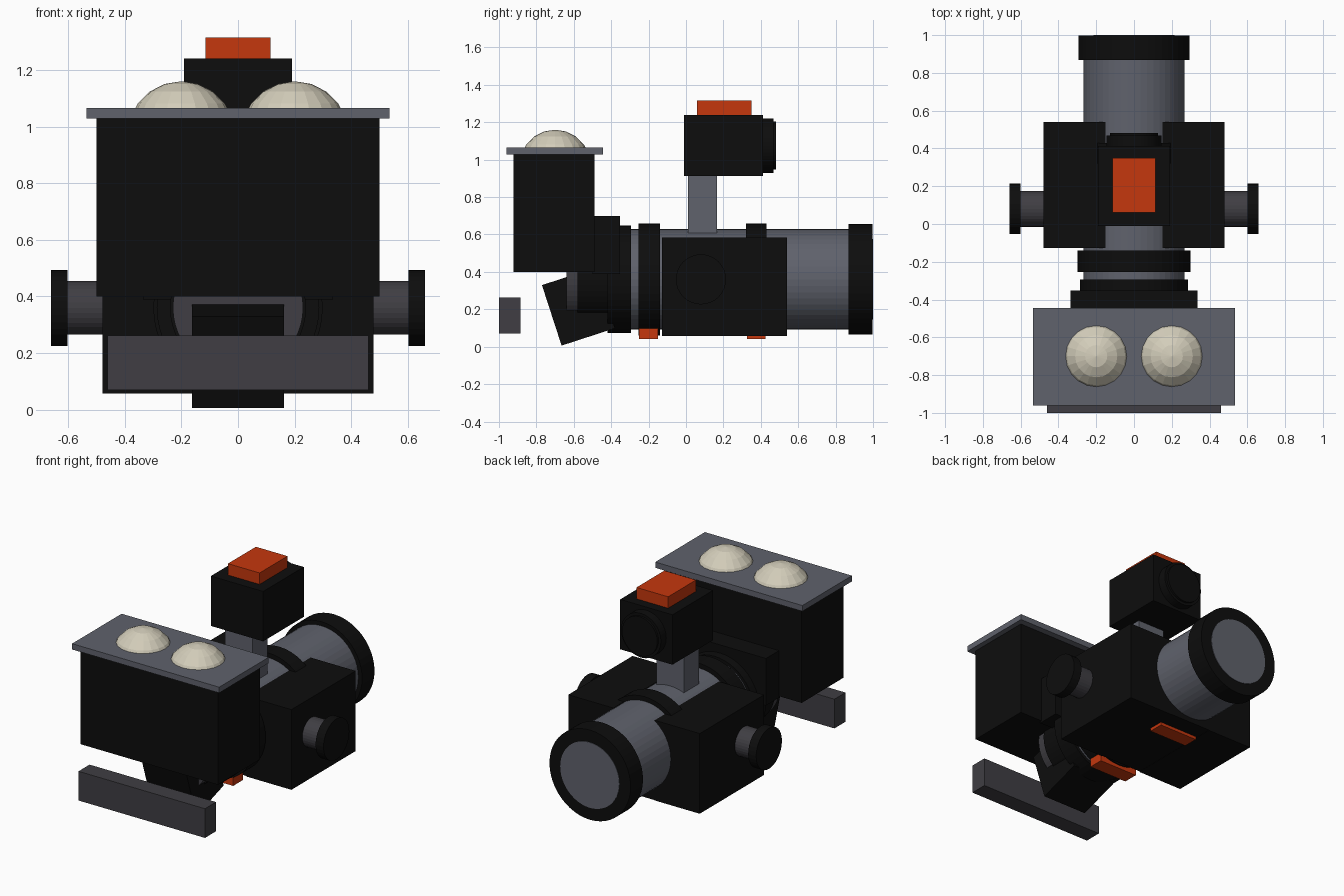
import bpy
from math import radians
from mathutils import Vector

cube = bpy.data.objects.get("Cube")
if cube:
    bpy.data.objects.remove(cube, do_unlink=True)


def material(name, rgb):
    m = bpy.data.materials.new(name)
    m.use_nodes = True
    m.diffuse_color = (*rgb, 1)
    node = next(n for n in m.node_tree.nodes if n.type == 'BSDF_PRINCIPLED')
    node.inputs["Base Color"].default_value = (*rgb, 1)
    return m


black = material("black", (0.004, 0.004, 0.004))
grey = material("steel grey", (0.115, 0.122, 0.15))
dark = material("dark grey", (0.05, 0.048, 0.056))
orange = material("orange", (0.56, 0.038, 0.004))
cream = material("cream", (0.65, 0.61, 0.49))


def finish(name, mat):
    ob = bpy.context.object
    ob.name = name
    ob.data.materials.append(mat)
    return ob


def box(name, mat, x, y, z, tilt=0):
    """Box from (low, high) pairs on each axis, tilted about x."""
    spans = (x, y, z)
    bpy.ops.mesh.primitive_cube_add(
        size=1, location=[(a + b) / 2 for a, b in spans], rotation=(tilt, 0, 0))
    ob = finish(name, mat)
    ob.scale = [b - a for a, b in spans]
    return ob


def cylinder(name, mat, radius, start, end, sides=48):
    """Capped cylinder between two points."""
    a, b = Vector(start), Vector(end)
    axis = b - a
    bpy.ops.mesh.primitive_cylinder_add(
        vertices=sides, radius=radius, depth=axis.length, location=(a + b) / 2,
        rotation=axis.to_track_quat('Z', 'Y').to_euler())
    return finish(name, mat)


AXIS = 0.36


def barrel(name, mat, radius, y0, y1, z=AXIS):
    return cylinder(name, mat, radius, (0, y0, z), (0, y1, z))


# Main tube with its collars
barrel("main_tube", grey, 0.268, -0.31, 0.99)
barrel("rear_collar", black, 0.295, 0.868, 0.997)
barrel("rear_glass", grey, 0.215, 0.98, 1.0)
barrel("front_band", black, 0.299, -0.255, -0.14)
barrel("middle_band", black, 0.298, 0.32, 0.43)

# Focus housing around the tube
box("housing_base", black, (-0.2, 0.2), (-0.125, 0.54), (0.06, 0.4))
for side, s in (("left", 1), ("right", -1)):
    box(side + "_housing", black, sorted((s * 0.15, s * 0.478)),
        (-0.128, 0.54), (0.058, 0.585))
    cylinder(side + "_knob_shaft", dark, 0.095,
             (s * 0.46, 0.08, AXIS), (s * 0.61, 0.08, AXIS), 32)
    cylinder(side + "_knob", black, 0.134,
             (s * 0.602, 0.08, AXIS), (s * 0.66, 0.08, AXIS), 32)

# Orange clamps under the tube
for name, y in (("front_clamp", -0.2), ("rear_clamp", 0.375)):
    box(name, orange, (-0.14, 0.14), (y - 0.05, y + 0.05), (0.04, 0.12))

# Stalk and top box with its rear lens
box("stalk", grey, (-0.1, 0.1), (0.01, 0.165), (0.58, 0.93))
box("top_box", black, (-0.19, 0.19), (-0.01, 0.412), (0.912, 1.24))
barrel("top_lens", black, 0.145, 0.4, 0.468, 1.075)
barrel("top_lens_rim", black, 0.128, 0.46, 0.482, 1.075)
box("top_button", orange, (-0.115, 0.115), (0.06, 0.35), (1.235, 1.315))

# Adapter between the tube and the front head
barrel("adapter_ring", black, 0.287, -0.42, -0.295)
box("adapter_block", black, (-0.335, 0.335), (-0.5, -0.352), (0.39, 0.7))
barrel("front_barrel", black, 0.24, -0.58, -0.35)
barrel("front_barrel_nose", dark, 0.23, -0.64, -0.57)
box("tilted_block", black, (-0.162, 0.162), (-0.725, -0.425),
    (0.044, 0.384), radians(18))

# Front head with its lid and two domes
box("head", black, (-0.5, 0.5), (-0.922, -0.488), (0.4, 1.035))
box("head_lid", grey, (-0.535, 0.535), (-0.96, -0.445), (1.028, 1.066))
for side, x in (("left", 0.2), ("right", -0.2)):
    bpy.ops.mesh.primitive_uv_sphere_add(
        segments=20, ring_count=10, radius=0.19, location=(x, -0.7, 0.97))
    finish(side + "_dome", cream)

# Loose bar in front of the head
box("front_bar", dark, (-0.46, 0.46), (-1.0, -0.885), (0.07, 0.262))
